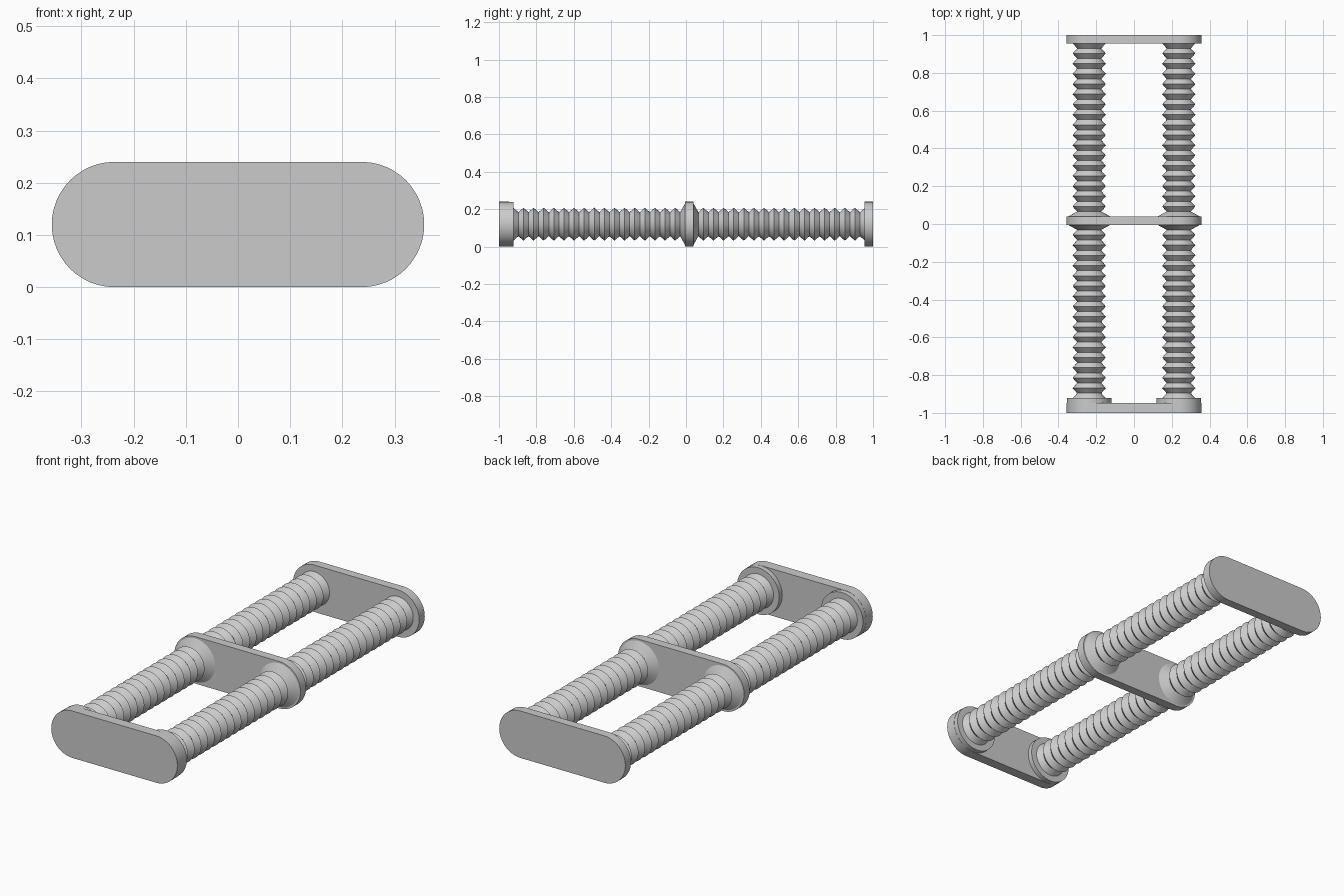
import bpy, bmesh, math
from mathutils import Vector

cube = bpy.data.objects.get("Cube")
if cube:
    bpy.data.objects.remove(cube, do_unlink=True)

GREY = (0.6, 0.6, 0.6, 1)
mat = bpy.data.materials.new("light grey")
mat.use_nodes = True
mat.diffuse_color = GREY
mat.node_tree.nodes["Principled BSDF"].inputs["Base Color"].default_value = GREY

R = 0.12       # end radius of the plates
AXIS_X = 0.237  # tube axis offset
SIDES = 48


def finish(name, bm):
    bmesh.ops.recalc_face_normals(bm, faces=bm.faces)
    mesh = bpy.data.meshes.new(name)
    bm.to_mesh(mesh)
    bm.free()
    mesh.materials.append(mat)
    obj = bpy.data.objects.new(name, mesh)
    bpy.context.collection.objects.link(obj)
    bpy.ops.object.select_all(action='DESELECT')
    obj.select_set(True)
    bpy.context.view_layer.objects.active = obj
    bpy.ops.object.shade_smooth_by_angle(angle=math.radians(30))


def plate(name, y0, y1):
    """Rounded slab with half-circle ends, extruded along y."""
    bm = bmesh.new()
    verts = []
    for side, start in ((1, -math.pi / 2), (-1, math.pi / 2)):
        for i in range(SIDES // 2 + 1):
            a = start + math.pi * i / (SIDES // 2)
            verts.append(bm.verts.new((side * AXIS_X + R * math.cos(a), y0, R + R * math.sin(a))))
    face = bm.faces.new(verts)
    out = bmesh.ops.extrude_face_region(bm, geom=[face], use_keep_orig=True)
    moved = [v for v in out["geom"] if isinstance(v, bmesh.types.BMVert)]
    bmesh.ops.translate(bm, verts=moved, vec=Vector((0, y1 - y0, 0)))
    finish(name, bm)


def turned(name, x, profile):
    """Solid of revolution about a y-parallel axis; profile is (y, radius)."""
    bm = bmesh.new()
    rings = []
    for y, r in profile:
        rings.append([bm.verts.new((x + r * math.cos(t), y, R + r * math.sin(t)))
                      for t in (2 * math.pi * i / SIDES for i in range(SIDES))])
    for a, b in zip(rings, rings[1:]):
        for i in range(SIDES):
            j = (i + 1) % SIDES
            bm.faces.new((a[i], a[j], b[j], b[i]))
    bm.faces.new(rings[0])
    bm.faces.new(rings[-1])
    finish(name, bm)


def bellows(y_outer, y_middle, ridges=16, ridge=0.088, valley=0.064, flare=0.113):
    """Zigzag profile from the outer plate to a flare on the middle plate."""
    steps = 2 * ridges + 2
    pts = []
    for i in range(steps + 1):
        r = ridge if i % 2 == 0 else valley
        if i == steps:
            r = flare
        pts.append((y_outer + (y_middle - y_outer) * i / steps, r))
    return pts


# Three cross plates
plate("front_plate", -1.0, -0.947)
plate("middle_plate", -0.005, 0.04)
plate("back_plate", 0.955, 1.0)

# Front collars and ribbed tubes on both sides
for side, x in (("left", AXIS_X), ("right", -AXIS_X)):
    turned(side + "_front_collar", x, [(-0.96, R - 0.001), (-0.922, R - 0.001)])
    turned(side + "_front_tube", x, bellows(-0.923, -0.004))
    turned(side + "_back_tube", x, bellows(0.957, 0.039))
